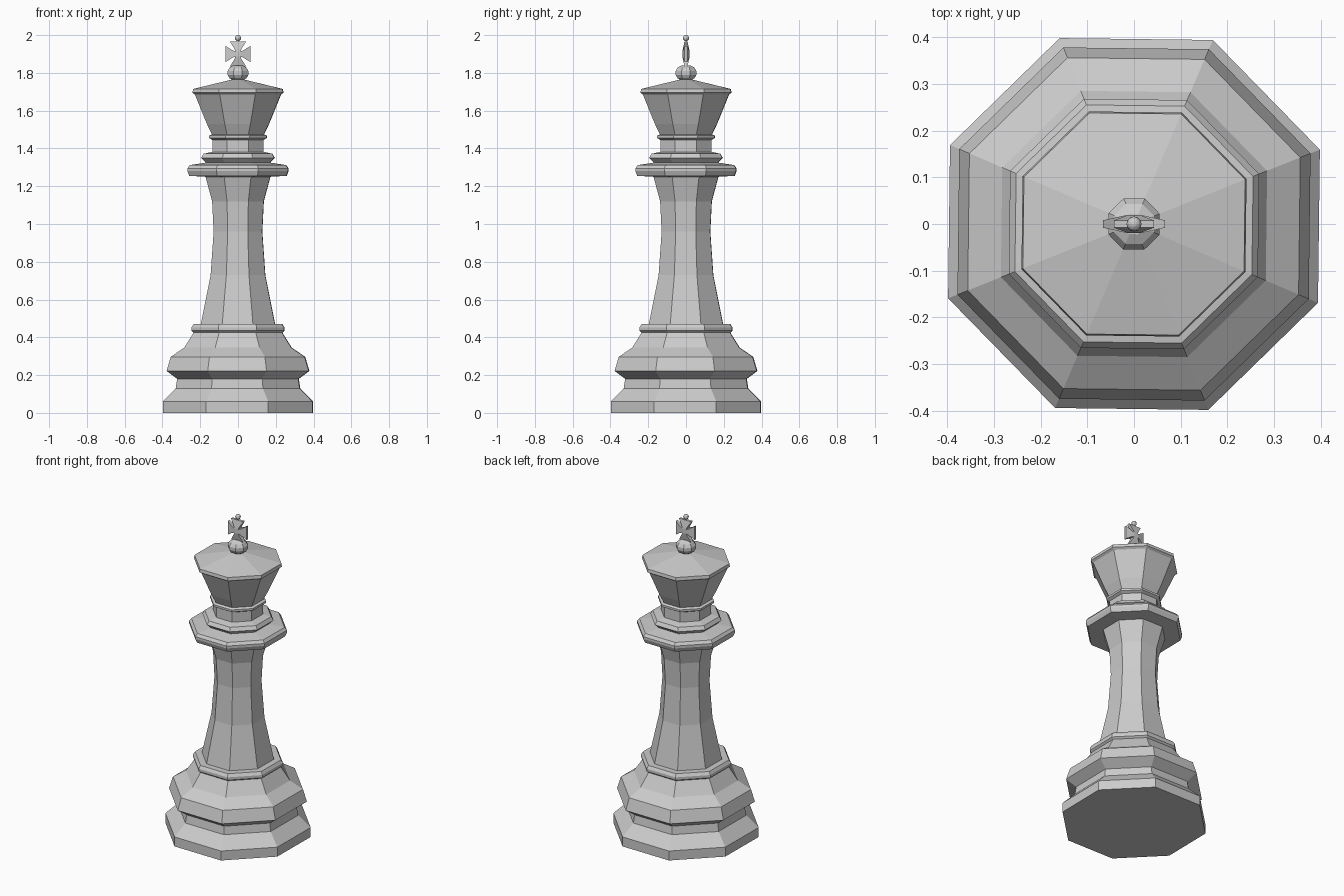
import bpy, bmesh, math

if "Cube" in bpy.data.objects:
    bpy.data.objects.remove(bpy.data.objects["Cube"])

mat = bpy.data.materials.new("light_grey")
mat.diffuse_color = (0.6, 0.6, 0.6, 1)
mat.use_nodes = True
mat.node_tree.nodes["Principled BSDF"].inputs["Base Color"].default_value = mat.diffuse_color
TURN = math.radians(21.8)      # slight twist of the octagon
FIT = 1 / math.cos(TURN)       # half-width -> corner radius


def finish(bm, name):
    bmesh.ops.recalc_face_normals(bm, faces=bm.faces)
    me = bpy.data.meshes.new(name)
    bm.to_mesh(me)
    bm.free()
    me.materials.append(mat)
    ob = bpy.data.objects.new(name, me)
    bpy.context.collection.objects.link(ob)
    return ob


def lathe(name, profile, bottom=True, top=True, n=8):
    """Turn (half_width, z) points into a faceted solid."""
    bm = bmesh.new()
    rings = []
    for w, z in profile:
        r = w * FIT
        rings.append([bm.verts.new((r * math.cos(TURN + i * math.tau / n),
                                    r * math.sin(TURN + i * math.tau / n), z))
                      for i in range(n)])
    for a, b in zip(rings, rings[1:]):
        for i in range(n):
            j = (i + 1) % n
            bm.faces.new((a[i], a[j], b[j], b[i]))
    if bottom:
        bm.faces.new(rings[0][::-1])
    if top:
        bm.faces.new(rings[-1])
    return finish(bm, name)


# stepped foot with its upper collar
lathe("base", [(.398, 0), (.398, .06), (.33, .13), (.322, .18), (.378, .222),
               (.356, .297), (.285, .345), (.235, .425), (.246, .435),
               (.246, .452), (.235, .47), (.197, .47)], top=False)
# waisted column
lathe("shaft", [(.197, .47), (.145, .73), (.129, .96), (.137, 1.12),
                (.172, 1.25)], bottom=False, top=False)
# wide flange, second ring, neck and small ring
lathe("collar", [(.172, 1.25), (.258, 1.255), (.268, 1.28), (.268, 1.295),
                 (.255, 1.312), (.17, 1.325), (.195, 1.35), (.182, 1.372),
                 (.136, 1.382), (.136, 1.445), (.153, 1.455), (.153, 1.468),
                 (.138, 1.475)], bottom=False, top=False)
# flared head with shallow conical top
lathe("head", [(.138, 1.475), (.165, 1.53), (.228, 1.685), (.241, 1.695),
               (.238, 1.715), (.03, 1.765)], bottom=False)
# ball under the cross
lathe("finial_ball", [(.028, 1.76), (.045, 1.772), (.055, 1.79), (.055, 1.81),
                      (.043, 1.829), (.022, 1.84)])

# cross: four arms, broad and thin at the tips
bm = bmesh.new()
for k in range(4):
    c, s = round(math.cos(k * math.pi / 2)), round(math.sin(k * math.pi / 2))
    loops = []
    for d, half, thick in ((.014, .014, .019), (.026, .018, .017), (.066, .043, .008)):
        loops.append([bm.verts.new((c * d - s * h, t, 1.9 + s * d + c * h))
                      for h, t in ((-half, -thick), (half, -thick),
                                   (half, thick), (-half, thick))])
    for a, b in zip(loops, loops[1:]):
        for i in range(4):
            j = (i + 1) % 4
            bm.faces.new((a[i], a[j], b[j], b[i]))
    bm.faces.new(loops[-1])
    # quarter of the hub, front and back
    for y in (-.019, .019):
        bm.faces.new([bm.verts.new(p) for p in (
            (0, y, 1.9),
            (c * .014 + s * .014, y, 1.9 + s * .014 - c * .014),
            (c * .014 - s * .014, y, 1.9 + s * .014 + c * .014))])
bmesh.ops.remove_doubles(bm, verts=bm.verts, dist=.0005)
finish(bm, "cross")

# small bead on top
bm = bmesh.new()
bmesh.ops.create_uvsphere(bm, u_segments=12, v_segments=8, radius=.016)
bmesh.ops.translate(bm, verts=bm.verts, vec=(0, 0, 1.984))
finish(bm, "top_bead")
